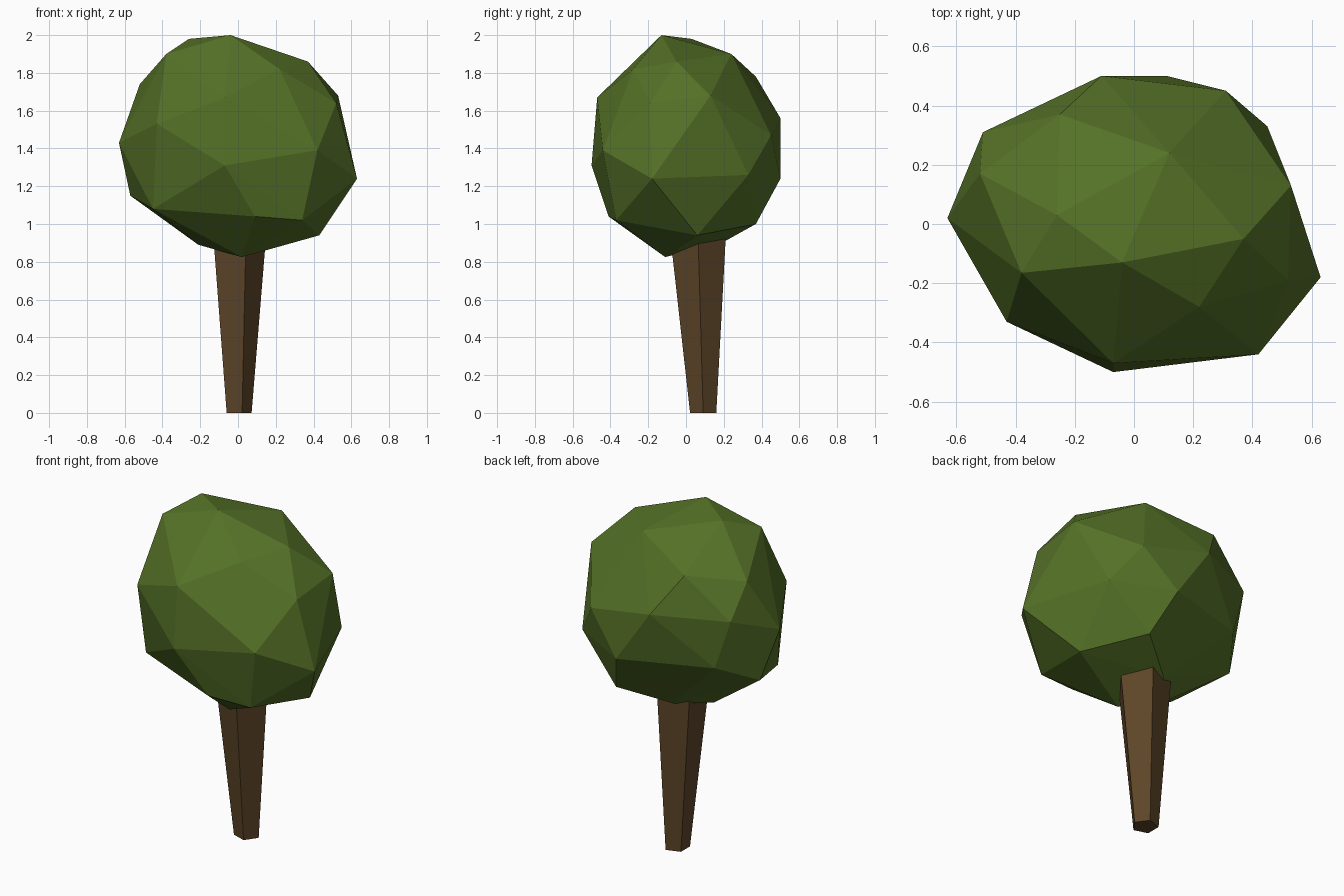
import bpy, bmesh, math

if "Cube" in bpy.data.objects:
    bpy.data.objects.remove(bpy.data.objects["Cube"])


def material(name, rgb):
    m = bpy.data.materials.new(name)
    m.diffuse_color = (*rgb, 1.0)
    m.use_nodes = True
    m.node_tree.nodes["Principled BSDF"].inputs["Base Color"].default_value = m.diffuse_color
    return m


def finish(bm, name, mat):
    bmesh.ops.recalc_face_normals(bm, faces=bm.faces)
    me = bpy.data.meshes.new(name)
    bm.to_mesh(me)
    bm.free()
    me.materials.append(mat)
    ob = bpy.data.objects.new(name, me)
    bpy.context.collection.objects.link(ob)
    return ob


leaf_green = material("leaf green", (0.09, 0.165, 0.02))
bark_brown = material("bark brown", (0.11, 0.06, 0.022))

# Trunk: leaning five-sided taper, widening upwards into the crown
bm = bmesh.new()
rings = []
for cx, cy, z, r in [(-0.001, 0.091, 0.0, 0.073), (-0.006, 0.062, 1.0, 0.16)]:
    rings.append([bm.verts.new((cx + r * math.cos(math.tau * i / 5),
                                cy + r * math.sin(math.tau * i / 5), z))
                  for i in range(5)])
low, high = rings
for i in range(5):
    j = (i + 1) % 5
    bm.faces.new((low[i], low[j], high[j], high[i]))
bm.faces.new(low[::-1])
bm.faces.new(high)
finish(bm, "trunk", bark_brown)

# Crown: faceted irregular ball, hull of its corner points
corners = [
    # top
    (-0.04, -0.13, 2.0), (-0.26, 0.03, 1.98), (0.12, 0.24, 1.90),
    (0.37, -0.05, 1.86), (0.22, -0.28, 1.82), (-0.38, -0.165, 1.90),
    # upper ring
    (-0.52, 0.17, 1.74), (-0.25, 0.37, 1.78), (0.53, 0.13, 1.68),
    (0.52, -0.19, 1.64), (-0.07, -0.47, 1.67), (-0.43, -0.33, 1.53),
    # middle ring
    (-0.63, 0.02, 1.43), (-0.51, 0.31, 1.55), (-0.11, 0.50, 1.56),
    (0.31, 0.45, 1.47), (0.42, -0.44, 1.39), (-0.07, -0.50, 1.31),
    (0.63, -0.18, 1.24), (0.45, 0.33, 1.26), (0.11, 0.50, 1.24),
    (-0.42, 0.33, 1.26),
    # lower ring
    (-0.57, 0.12, 1.15), (-0.45, -0.22, 1.08), (0.09, -0.41, 1.04),
    (0.34, -0.37, 1.02), (0.43, 0.06, 0.94), (0.20, 0.37, 1.00),
    # underside
    (-0.21, 0.04, 0.89), (-0.05, 0.19, 0.90), (0.02, -0.11, 0.825),
]
bm = bmesh.new()
pts = [bm.verts.new(c) for c in corners]
bmesh.ops.convex_hull(bm, input=pts)
bmesh.ops.delete(bm, geom=[v for v in bm.verts if not v.link_faces], context='VERTS')
finish(bm, "crown", leaf_green)
